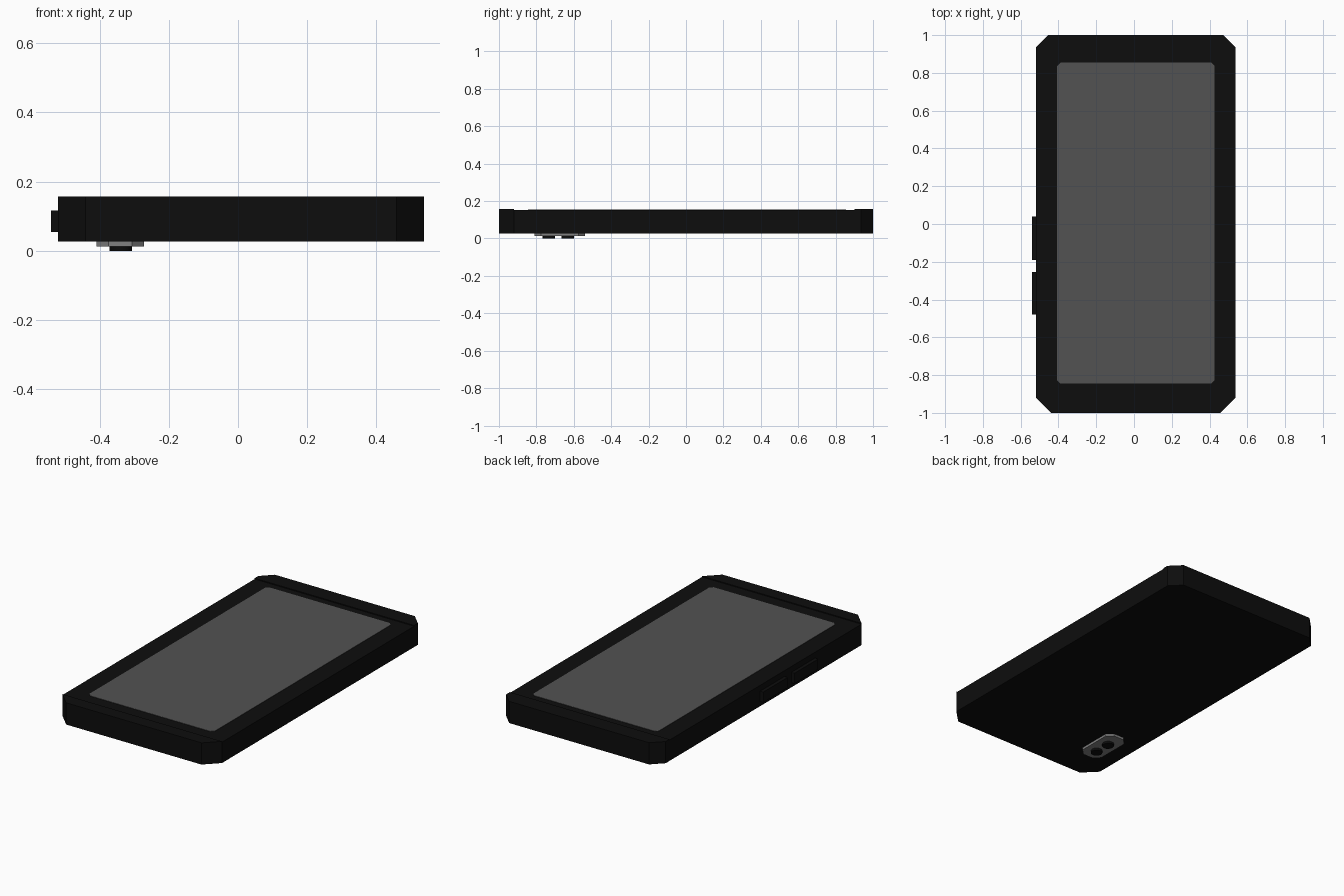
import bpy, bmesh

if "Cube" in bpy.data.objects:
    bpy.data.objects.remove(bpy.data.objects["Cube"])


def material(name, v):
    m = bpy.data.materials.new(name)
    m.diffuse_color = (v, v, v, 1)
    m.use_nodes = True
    m.node_tree.nodes["Principled BSDF"].inputs["Base Color"].default_value = m.diffuse_color
    return m


BLACK = material("black_plastic", 0.004)
GLASS = material("grey_glass", 0.085)
METAL = material("grey_metal", 0.22)


def prism(name, outline, z0, z1, mat):
    """Extrude a flat outline from z0 up to z1."""
    bm = bmesh.new()
    face = bm.faces.new([bm.verts.new((x, y, z0)) for x, y in outline])
    top = bmesh.ops.extrude_face_region(bm, geom=[face])["geom"]
    for v in top:
        if isinstance(v, bmesh.types.BMVert):
            v.co.z = z1
    bmesh.ops.recalc_face_normals(bm, faces=bm.faces)
    me = bpy.data.meshes.new(name)
    bm.to_mesh(me)
    bm.free()
    me.materials.append(mat)
    ob = bpy.data.objects.new(name, me)
    bpy.context.collection.objects.link(ob)
    return ob


def chamfered(x0, x1, y0, y1, front, back):
    """Rectangle outline with cut corners at its front and back."""
    return [(x0 + front, y0), (x1 - front, y0), (x1, y0 + front), (x1, y1 - back),
            (x1 - back, y1), (x0 + back, y1), (x0, y1 - back), (x0, y0 + front)]


L, R = -0.52, 0.538

# Main body
prism("body", chamfered(L, R, -1, 1, 0.08, 0.065), 0.027, 0.152, BLACK)

# Slightly raised lips across both ends
prism("front_lip", [(L + 0.08, -1), (R - 0.08, -1), (R, -0.92), (L, -0.92)],
      0.150, 0.157, BLACK)
prism("back_lip", [(L, 0.9), (R, 0.9), (R, 0.935), (R - 0.065, 1),
                   (L + 0.065, 1), (L, 0.935)], 0.150, 0.157, BLACK)

# Screen
prism("screen", chamfered(-0.407, 0.426, -0.845, 0.855, 0.018, 0.018),
      0.148, 0.154, GLASS)

# Side buttons
for i, (y0, y1) in enumerate([(-0.19, 0.04), (-0.48, -0.255)], 1):
    prism(f"side_button_{i}", [(-0.541, y0), (-0.51, y0), (-0.51, y1), (-0.541, y1)],
          0.055, 0.117, BLACK)

# Camera plate and its two lenses
prism("camera_plate", chamfered(-0.409, -0.271, -0.81, -0.54, 0.035, 0.035),
      0.013, 0.03, METAL)
for i, y in enumerate((-0.733, -0.632), 1):
    bpy.ops.mesh.primitive_cylinder_add(vertices=16, radius=0.033, depth=0.02,
                                        location=(-0.339, y, 0.01))
    lens = bpy.context.object
    lens.name = f"camera_lens_{i}"
    lens.data.materials.append(BLACK)
    bpy.ops.object.shade_smooth_by_angle()
